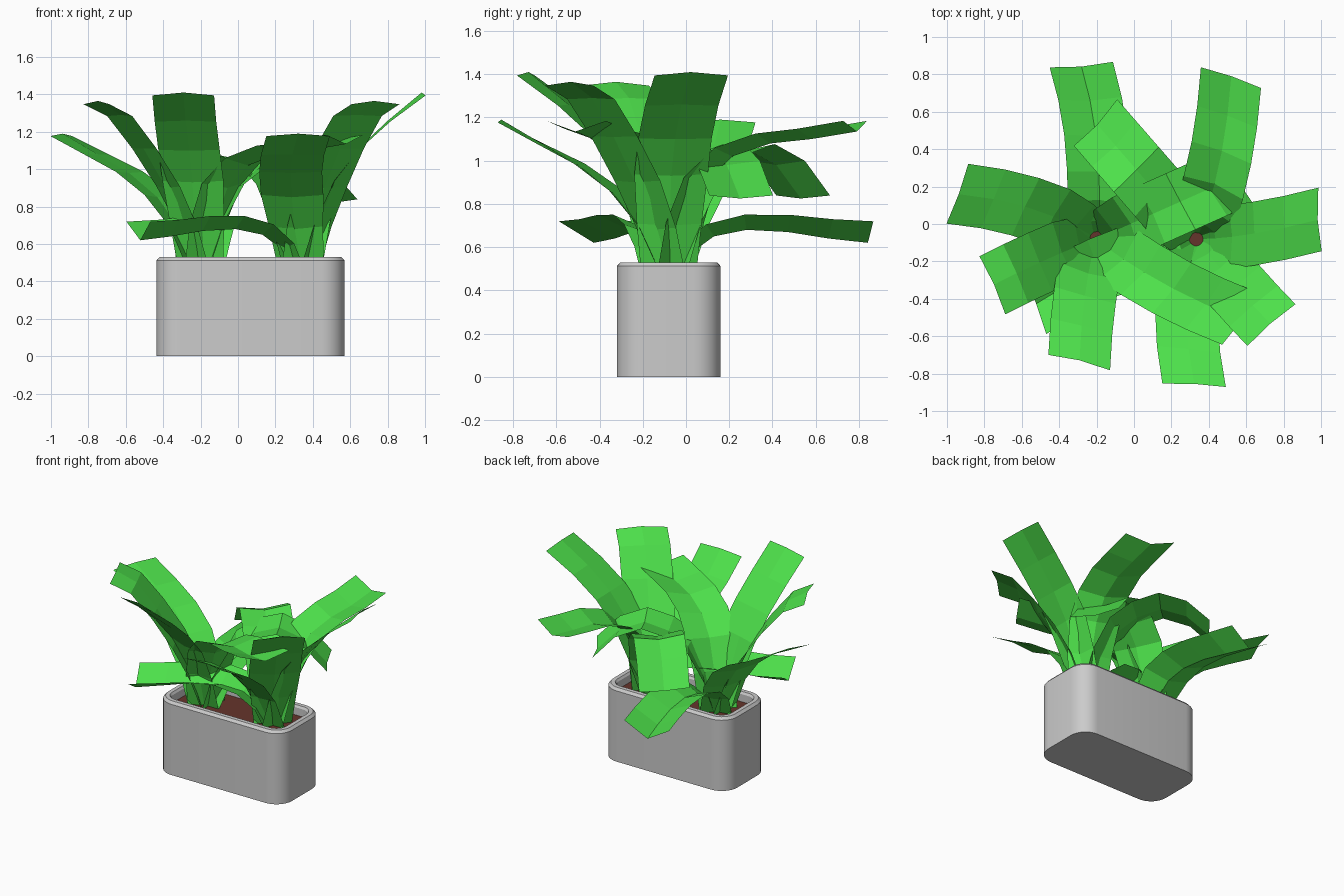
import bpy, bmesh, math
from mathutils import Vector

if "Cube" in bpy.data.objects:
    bpy.data.objects.remove(bpy.data.objects["Cube"])


def material(name, rgb):
    m = bpy.data.materials.new(name)
    m.diffuse_color = (*rgb, 1)
    m.use_nodes = True
    m.node_tree.nodes["Principled BSDF"].inputs["Base Color"].default_value = m.diffuse_color
    return m


def make_object(name, bm, mat=None, recalc=True):
    if recalc:
        bmesh.ops.recalc_face_normals(bm, faces=bm.faces)
    me = bpy.data.meshes.new(name)
    bm.to_mesh(me)
    bm.free()
    ob = bpy.data.objects.new(name, me)
    bpy.context.collection.objects.link(ob)
    if mat:
        me.materials.append(mat)
    return ob


green = material("leaf_green", (0.075, 0.75, 0.07))
brown = material("soil_brown", (0.13, 0.035, 0.025))

POT_X, POT_Y = 0.067, -0.08
HALF_X, HALF_Y, RADIUS = 0.503, 0.24, 0.125


def rounded_ring(bm, inset, z, steps=8):
    """Ring of vertices round a rounded rectangle."""
    r = RADIUS - inset
    verts = []
    for k, (sx, sy) in enumerate([(1, 1), (-1, 1), (-1, -1), (1, -1)]):
        cx = POT_X + sx * (HALF_X - RADIUS)
        cy = POT_Y + sy * (HALF_Y - RADIUS)
        for i in range(steps + 1):
            a = math.radians(90 * (k + i / steps))
            verts.append(bm.verts.new((cx + r * math.cos(a), cy + r * math.sin(a), z)))
    return verts


# planter: outer wall, bevelled rim, inner wall, inner floor
bm = bmesh.new()
rings = [rounded_ring(bm, i, z) for i, z in
         [(0, 0), (0, 0.512), (0.016, 0.53), (0.045, 0.53), (0.055, 0.515), (0.055, 0.42)]]
for a, b in zip(rings, rings[1:]):
    for i in range(len(a)):
        j = (i + 1) % len(a)
        bm.faces.new((a[i], a[j], b[j], b[i]))
bm.faces.new(rings[0])
bm.faces.new(rings[-1])
planter = make_object("planter", bm)
bpy.context.view_layer.objects.active = planter
planter.select_set(True)
bpy.ops.object.shade_smooth_by_angle(angle=math.radians(30))

# soil
bm = bmesh.new()
bm.faces.new(rounded_ring(bm, 0.055, 0.46))
make_object("soil", bm, brown, False)


def add_leaf(bm, azimuth, bend, yaw, crease, path):
    """Creased strip three vertices wide along (radius, height) points."""
    widths = [0.125, 0.15] + [0.17] * (len(path) - 2)
    rows = []
    n = len(path) - 1
    for i, (r, z) in enumerate(path):
        t = i / n
        az = math.radians(azimuth + bend * (1 - t))
        side_a = az + math.radians(90 + yaw * t)
        out = Vector((math.cos(az), math.sin(az), 0))
        side = Vector((math.cos(side_a), math.sin(side_a), 0))
        p, q = path[max(i - 1, 0)], path[min(i + 1, n)]
        d = Vector((q[0] - p[0], q[1] - p[1])).normalized()
        fold = 0.04 * (1 - t) + crease * t
        lift = (out * -d.y + Vector((0, 0, d.x))) * fold
        mid = out * r + Vector((0, 0, z))
        rows.append([bm.verts.new(v) for v in
                     (mid + side * widths[i] + lift, mid, mid - side * widths[i] + lift)])
    for a, b in zip(rows, rows[1:]):
        for k in (0, 1):
            bm.faces.new((a[k], b[k], b[k + 1], a[k + 1]))


# six leaves of one plant: azimuth, bend, tip yaw, crease, spine profile
LEAVES = [
    (262, -9, -6, -0.02,
     [(.03, .44), (.10, .70), (.19, .93), (.31, 1.10), (.47, 1.26), (.655, 1.41)]),
    (162, -16, -2, -0.015,
     [(.03, .44), (.13, .68), (.26, .85), (.42, .98), (.59, 1.08), (.775, 1.19)]),
    (204, -4, 0, -0.02,
     [(.03, .44), (.10, .68), (.20, .90), (.33, 1.11), (.465, 1.29), (.60, 1.365)]),
    (-29, -12, -7, 0.05,
     [(.03, .44), (.09, .70), (.18, .90), (.31, 1.02), (.49, 1.08), (.68, 1.10), (.89, 1.135)]),
    (95, -14, 0, 0.10,
     [(.03, .44), (.10, .57), (.21, .65), (.36, .68), (.55, .67), (.74, .64), (.925, .62)]),
    (24, 0, 6, 0.02,
     [(.03, .44), (.10, .70), (.20, .90), (.33, 1.00), (.49, 1.05), (.66, .98), (.81, .825)]),
]

# two plants share the same leaves, the second one turned
for name, x, y, turn in (("left_plant", -0.2, -0.08, 0), ("right_plant", 0.335, -0.08, 107)):
    bm = bmesh.new()
    for leaf in LEAVES:
        add_leaf(bm, *leaf)
    plant = make_object(name, bm, green, False)
    plant.location = (x, y, 0)
    plant.rotation_euler.z = math.radians(turn)
